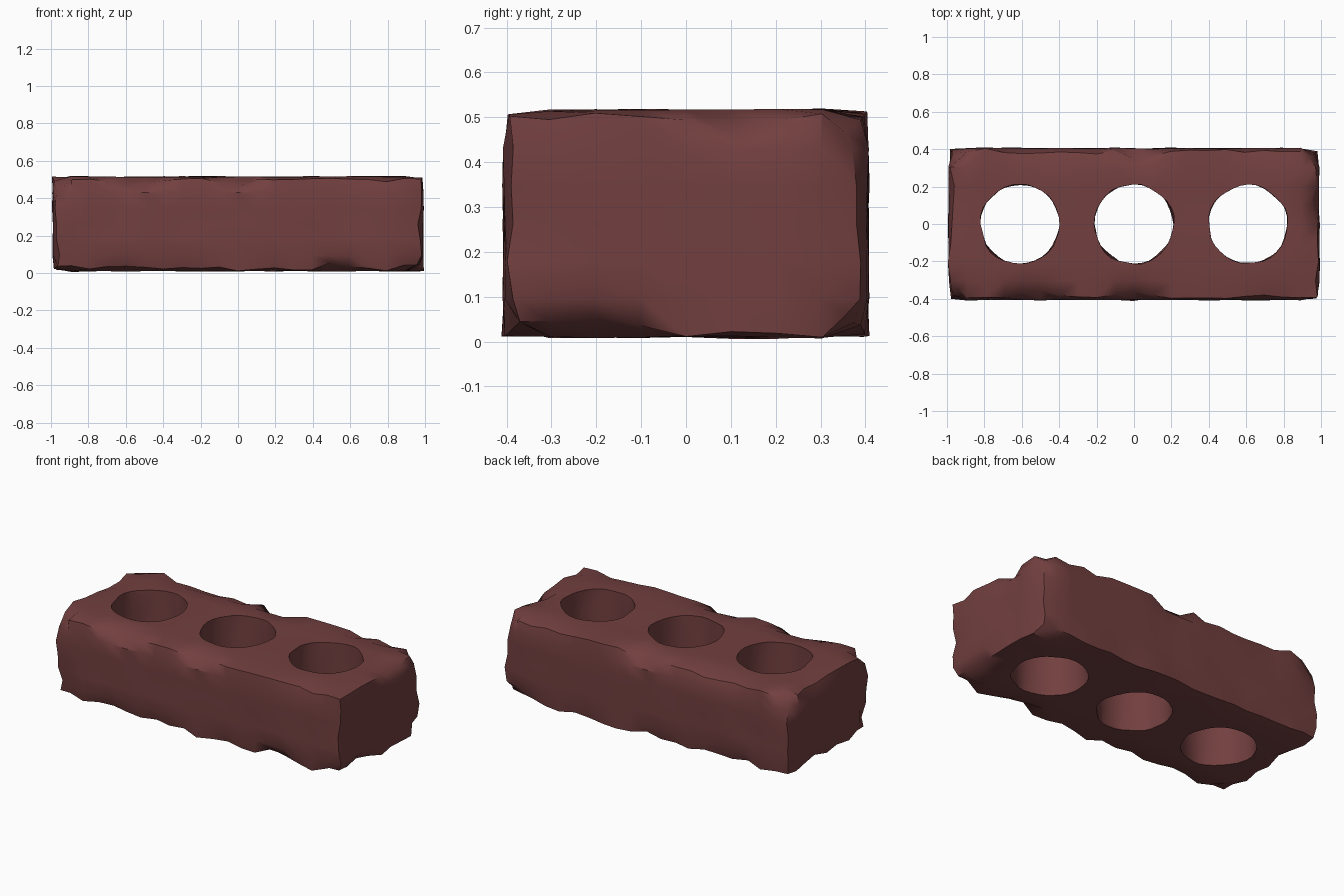
import bpy, bmesh, math, random
from mathutils import Vector, noise

random.seed(4)
cube = bpy.data.objects.get("Cube")
if cube:
    bpy.data.objects.remove(cube, do_unlink=True)

HALF = Vector((0.99, 0.405, 0.252))
MID = Vector((0, 0, 0.263))

clay = bpy.data.materials.new("fired_clay_red")
clay.use_nodes = True
clay.diffuse_color = (0.17, 0.05, 0.05, 1)
shader = clay.node_tree.nodes["Principled BSDF"]
shader.inputs["Base Color"].default_value = clay.diffuse_color
shader.inputs["Roughness"].default_value = 0.9


def make_object(name, bm):
    mesh = bpy.data.meshes.new(name)
    bm.to_mesh(mesh)
    bm.free()
    obj = bpy.data.objects.new(name, mesh)
    bpy.context.collection.objects.link(obj)
    mesh.materials.append(clay)
    return obj


# Block, sliced into a grid along each axis
bm = bmesh.new()
bmesh.ops.create_cube(bm, size=2)
bmesh.ops.scale(bm, vec=HALF, verts=bm.verts)
for axis, cuts in enumerate((20, 8, 6)):
    normal = Vector((0, 0, 0))
    normal[axis] = 1
    for i in range(1, cuts):
        point = normal * HALF[axis] * (2 * i / cuts - 1)
        bmesh.ops.bisect_plane(bm, geom=bm.verts[:] + bm.edges[:] + bm.faces[:],
                               plane_co=point, plane_no=normal)

# Larger chips: centre, reach, depth
chips = [
    ((0.02, -0.4, 0.25), 0.13, 0.04), ((-0.55, -0.4, 0.25), 0.2, 0.045),
    ((-0.99, -0.4, 0.25), 0.1, 0.04), ((0, 0.4, 0.25), 0.13, 0.03),
    ((0.99, 0.09, 0.25), 0.14, 0.03), ((0.99, -0.2, -0.25), 0.15, 0.025),
    ((0.99, 0.4, -0.25), 0.1, 0.03), ((0.5, -0.4, -0.25), 0.13, 0.03),
    ((0.99, 0.4, 0.25), 0.1, 0.035), ((-0.99, 0.4, 0.25), 0.12, 0.035),
]

# Worn edges and gently uneven faces
for v in bm.verts:
    start = v.co.copy()
    sides = [a for a in range(3) if abs(abs(start[a]) - HALF[a]) < 0.001]
    wave = noise.noise(start * 6 + Vector((3.1, 1.7, 5.3)))
    for a in sides:
        sign = math.copysign(1, start[a])
        if len(sides) == 1:
            shift = 0.007 * noise.noise(start * 5 + Vector((a * 9, 2, 4)))
        else:
            shift = -0.016 - 0.03 * wave + random.uniform(-0.008, 0.008)
            shift = min(shift, 0.007)
            for centre, reach, depth in chips:
                away = (start - Vector(centre)).length
                shift -= depth * max(0, 1 - away / reach)
        v.co[a] += sign * max(shift, -0.055)
    v.co += MID
brick = make_object("brick", bm)

# Three round holes with slightly broken rims
for x in (-0.61, 0, 0.61):
    bm = bmesh.new()
    bmesh.ops.create_cone(bm, cap_ends=True, segments=32, radius1=0.212,
                          radius2=0.212, depth=0.7)
    for z in (-0.23, -0.14, 0.14, 0.23):
        bmesh.ops.bisect_plane(bm, geom=bm.verts[:] + bm.edges[:] + bm.faces[:],
                               plane_co=(0, 0, z), plane_no=(0, 0, 1))
    for v in bm.verts:
        if abs(v.co.z) > 0.2:
            swell = 1 + 0.07 * noise.noise(v.co * 9 + Vector((x * 7, 0, 0)))
            v.co.x *= swell
            v.co.y *= swell
        v.co += MID + Vector((x, 0, 0))
    cutter = make_object("hole_cutter", bm)
    cutter.hide_render = True
    cut = brick.modifiers.new("hole", "BOOLEAN")
    cut.operation = "DIFFERENCE"
    cut.solver = "EXACT"
    cut.object = cutter
    bpy.context.view_layer.objects.active = brick
    bpy.ops.object.modifier_apply(modifier=cut.name)
    bpy.data.objects.remove(cutter, do_unlink=True)

# Soft shading with crisp rims and corners
bpy.ops.object.select_all(action="DESELECT")
brick.select_set(True)
bpy.context.view_layer.objects.active = brick
bpy.ops.object.shade_smooth_by_angle(angle=math.radians(35))
